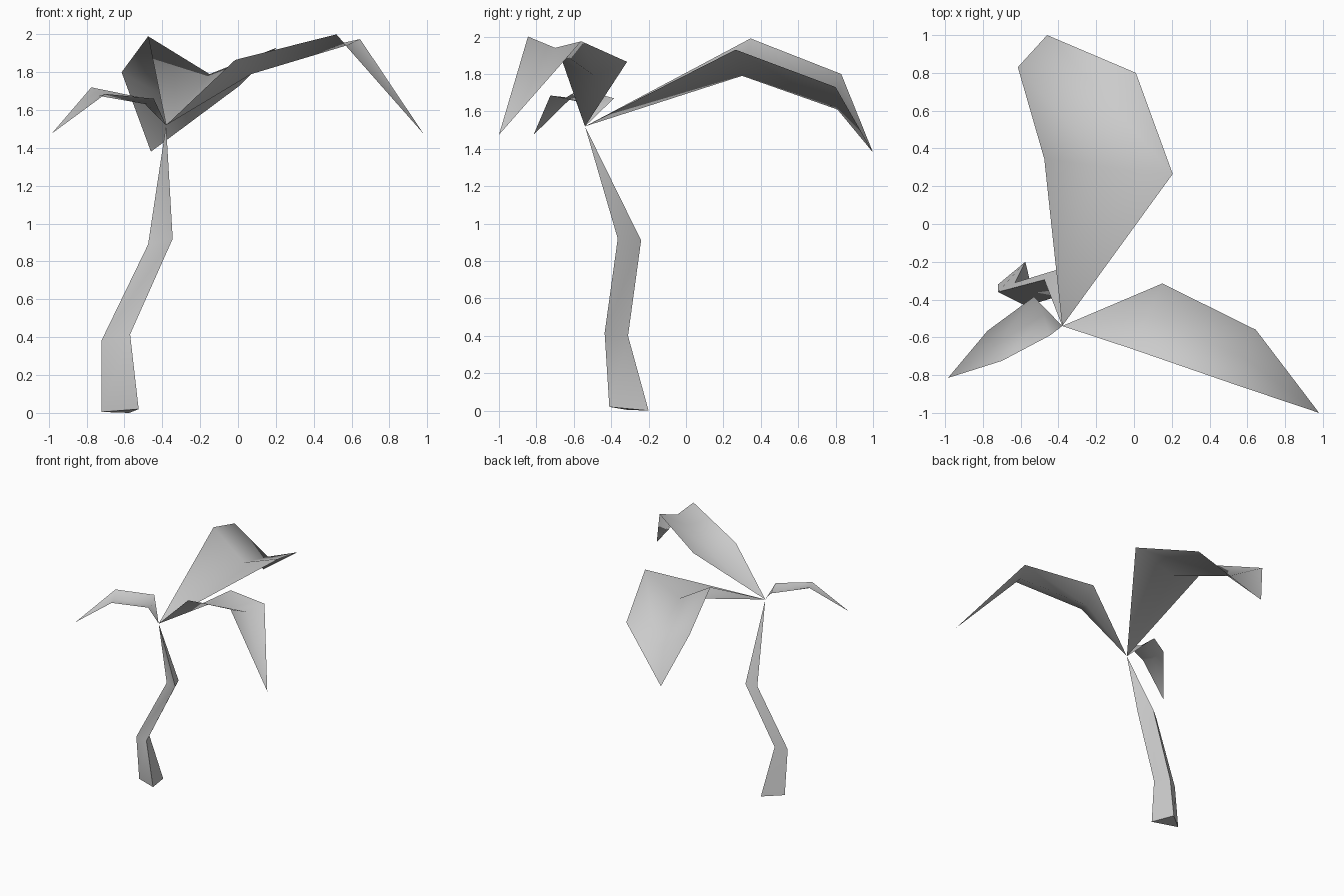
import bpy
import math
from mathutils import Vector

cube = bpy.data.objects.get("Cube")
if cube:
    bpy.data.objects.remove(cube, do_unlink=True)

gray = bpy.data.materials.new("plain_gray")
gray.use_nodes = True
gray.diffuse_color = (0.6, 0.6, 0.6, 1)
gray.node_tree.nodes["Principled BSDF"].inputs["Base Color"].default_value = (0.6, 0.6, 0.6, 1)

CROWN = (-0.38, -0.54, 1.52)   # point where trunk and fronds meet


def build(name, verts, faces, angle):
    mesh = bpy.data.meshes.new(name)
    mesh.from_pydata([Vector(v) for v in verts], [], faces)
    mesh.materials.append(gray)
    obj = bpy.data.objects.new(name, mesh)
    bpy.context.collection.objects.link(obj)
    bpy.ops.object.select_all(action='DESELECT')
    obj.select_set(True)
    bpy.context.view_layer.objects.active = obj
    bpy.ops.object.shade_smooth_by_angle(angle=math.radians(angle))
    return obj


def frond(name, near, far, tip):
    """Creased leaf: each row is right edge, midrib, left edge seen from the crown."""
    faces = []
    for i in (0, 1):
        faces += [(0, 1 + i, 2 + i),
                  (1 + i, 4 + i, 5 + i, 2 + i),
                  (4 + i, 7, 5 + i)]
    return build(name, [CROWN, *near, *far, tip], faces, 80)


# Trunk: three-sided, bent, tapering to a point at the crown
rings = [
    [(-0.72, -0.32, 0.005), (-0.525, -0.41, 0.02), (-0.575, -0.2, 0.0)],
    [(-0.72, -0.36, 0.385), (-0.57, -0.435, 0.415), (-0.63, -0.31, 0.4)],
    [(-0.475, -0.295, 0.89), (-0.345, -0.365, 0.92), (-0.4, -0.24, 0.91)],
]
trunk_faces = [(2, 1, 0)]
for s in range(3):
    n = (s + 1) % 3
    for r in (0, 3):
        trunk_faces.append((r + s, r + n, r + n + 3, r + s + 3))
    trunk_faces.append((6 + s, 6 + n, 9))
build("trunk", [v for ring in rings for v in ring] + [CROWN], trunk_faces, 40)

# Fronds
frond("large_back_frond",
      [(0.205, 0.265, 1.93), (-0.15, 0.3, 1.79), (-0.475, 0.345, 1.99)],
      [(0.01, 0.8, 1.73), (-0.28, 0.81, 1.61), (-0.615, 0.83, 1.8)],
      (-0.46, 1.0, 1.38))
frond("left_frond",
      [(-0.015, -0.66, 1.865), (0.07, -0.49, 1.79), (0.15, -0.315, 1.865)],
      [(0.52, -0.845, 2.0), (0.57, -0.7, 1.94), (0.645, -0.56, 1.975)],
      (0.98, -1.0, 1.475))
frond("small_right_frond",
      [(-0.53, -0.385, 1.67), (-0.48, -0.48, 1.63), (-0.445, -0.59, 1.66)],
      [(-0.775, -0.565, 1.72), (-0.735, -0.64, 1.675), (-0.7, -0.725, 1.685)],
      (-0.985, -0.815, 1.475))
